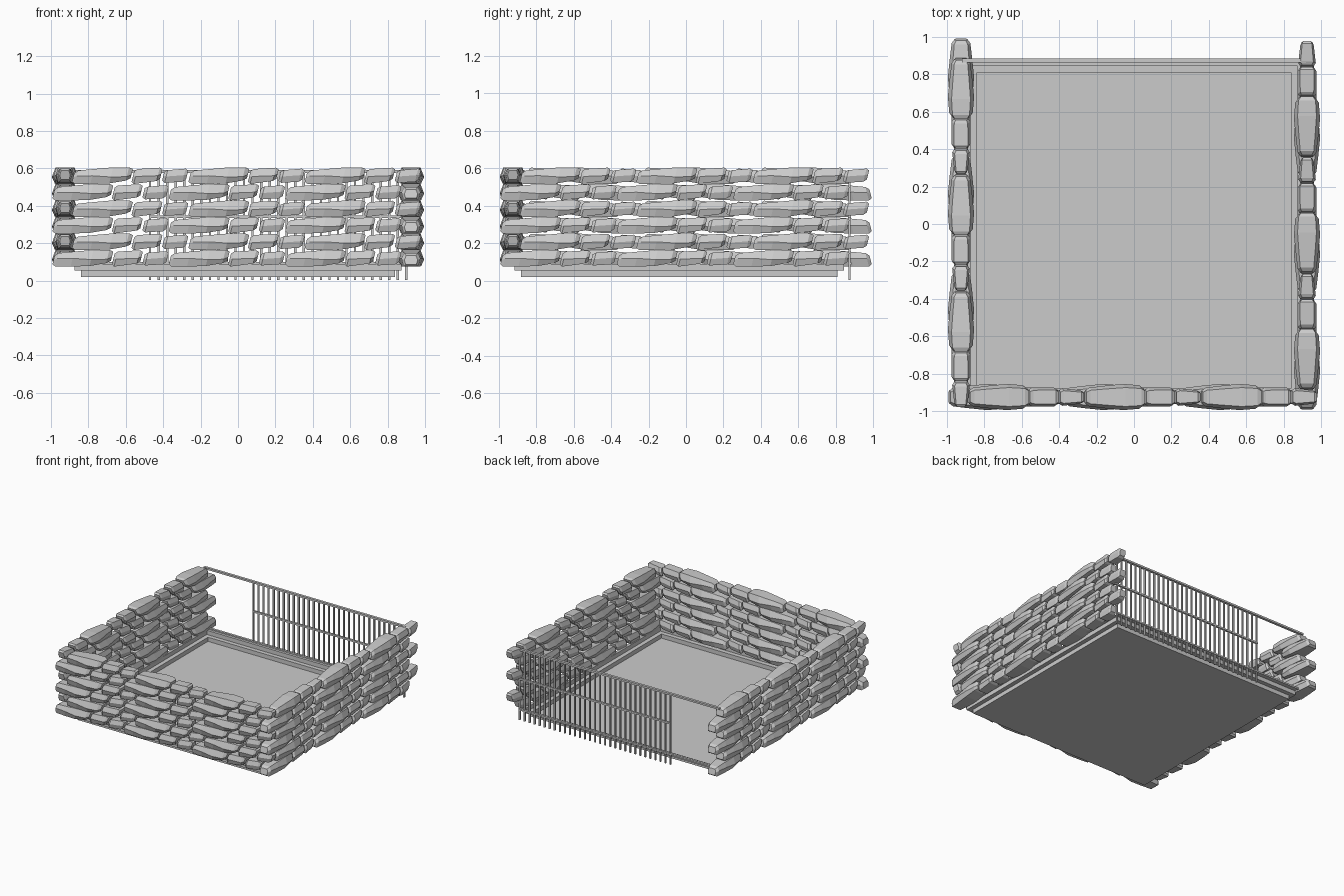
import bpy, bmesh, math

if "Cube" in bpy.data.objects:
    bpy.data.objects.remove(bpy.data.objects["Cube"])


def make_object(name, bm, rot=0.0):
    bmesh.ops.recalc_face_normals(bm, faces=bm.faces)
    me = bpy.data.meshes.new(name)
    bm.to_mesh(me)
    bm.free()
    ob = bpy.data.objects.new(name, me)
    ob.rotation_euler.z = rot
    bpy.context.collection.objects.link(ob)
    return ob


def box(bm, x0, x1, y0, y1, z0, z1):
    vs = bmesh.ops.create_cube(bm, size=1)["verts"]
    for v in vs:
        v.co.x = (x0 + x1) / 2 + v.co.x * (x1 - x0)
        v.co.y = (y0 + y1) / 2 + v.co.y * (y1 - y0)
        v.co.z = (z0 + z1) / 2 + v.co.z * (z1 - z0)


# Stone profiles: sections of (x, half width, low z, high z, ridge fraction)
LONG = [(0.0, .036, .012, .058, .5), (.018, .050, .000, .072, .6),
        (.10, .060, .000, .080, .55), (.20, .070, .003, .089, .4),
        (.285, .063, .018, .089, .3), (.308, .045, .030, .080, .4)]
MEDIUM = [(.318, .040, .012, .068, .5), (.332, .050, .000, .080, .5),
          (.45, .051, .016, .087, .4), (.466, .040, .028, .078, .5)]
SMALL = [(.480, .036, .018, .066, .5), (.496, .047, .006, .074, .5),
         (.59, .036, .012, .082, .5), (.606, .028, .024, .072, .5)]


def stone(bm, sections, x, y, z):
    rings = []
    for sx, hw, lo, hi, r in sections:
        mid = lo + r * (hi - lo)
        pts = [(-.72 * hw, hi), (-hw, mid), (-.78 * hw, lo),
               (.78 * hw, lo), (hw, mid), (.72 * hw, hi)]
        rings.append([bm.verts.new((x + sx + .25 * (pz - .04), y + py, z + pz))
                      for py, pz in pts])
    for a, b in zip(rings, rings[1:]):
        for i in range(6):
            j = (i + 1) % 6
            bm.faces.new((a[i], a[j], b[j], b[i]))
    bm.faces.new(rings[0])
    bm.faces.new(rings[-1][::-1])


# Three interlocking walls: same courses turned around the centre
for name, angle in (("front_wall", 0), ("right_wall", 90), ("left_wall", -90)):
    bm = bmesh.new()
    for row in range(6):
        start = -.985 if row % 2 == 0 else -.88
        for unit in range(3):
            for prof in (LONG, MEDIUM, SMALL):
                stone(bm, prof, start + unit * .622, -.925, .075 + row * .0883)
    make_object(name, bm, math.radians(angle))

# Stepped sunken floor tray
bm = bmesh.new()
rings = []
for hx, y0, y1, z in ((.84, -.88, .81, .02), (.84, -.88, .81, .054),
                      (.875, -.917, .845, .054), (.875, -.917, .845, .088),
                      (.90, -.94, .868, .088)):
    rings.append([bm.verts.new(p) for p in
                  ((-hx, y0, z), (hx, y0, z), (hx, y1, z), (-hx, y1, z))])
bm.faces.new(rings[0])
for a, b in zip(rings, rings[1:]):
    for i in range(4):
        j = (i + 1) % 4
        bm.faces.new((a[i], a[j], b[j], b[i]))
make_object("floor_tray", bm)

# Back fence bars, with a doorway left open
bm = bmesh.new()
for i in range(31):
    x = -.47 + i * 1.37 / 30
    box(bm, x - .006, x + .006, .867, .879, .003, .585)
make_object("fence_bars", bm)

# Fence rails: top and bottom span the opening
bm = bmesh.new()
box(bm, -.92, .92, .864, .885, .575, .59)
box(bm, -.476, .92, .866, .882, .335, .349)
box(bm, -.90, .90, .866, .885, .085, .098)
make_object("fence_rails", bm)
